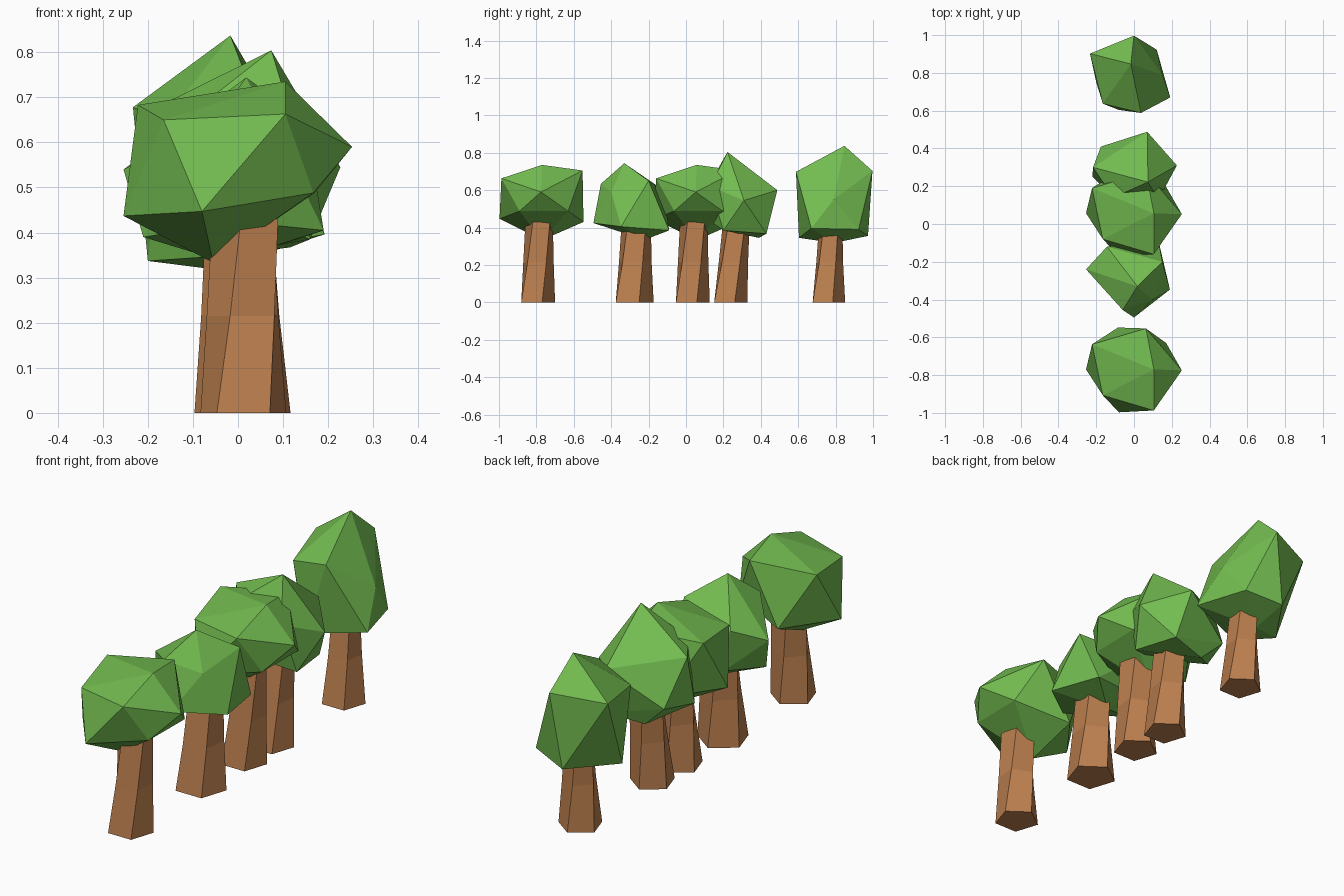
import bpy, bmesh, math
from mathutils import Vector

if "Cube" in bpy.data.objects:
    bpy.data.objects.remove(bpy.data.objects["Cube"])


def material(name, rgb):
    m = bpy.data.materials.new(name)
    m.diffuse_color = (*rgb, 1)
    m.use_nodes = True
    m.node_tree.nodes["Principled BSDF"].inputs["Base Color"].default_value = m.diffuse_color
    return m


green = material("leaf_green", (0.17, 0.50, 0.08))
brown = material("bark_brown", (0.52, 0.22, 0.08))


def add_object(name, bm, mat):
    bmesh.ops.recalc_face_normals(bm, faces=bm.faces[:])
    me = bpy.data.meshes.new(name)
    bm.to_mesh(me)
    bm.free()
    me.materials.append(mat)
    ob = bpy.data.objects.new(name, me)
    bpy.context.collection.objects.link(ob)


def crown(name, points, dy=0):
    # faceted twelve-corner crown
    bm = bmesh.new()
    for x, y, z in points:
        bm.verts.new((x, y + dy, z))
    bmesh.ops.convex_hull(bm, input=bm.verts[:])
    add_object(name, bm, green)


def trunk(name, base, top, r0, r1, twist):
    # five-sided, tapered and slightly twisted trunk
    bm = bmesh.new()
    rings = []
    for t in (0, 0.5, 1):
        c = Vector((*base, 0)).lerp(Vector((*top, 0.43)), t)
        r = r0 + (r1 - r0) * min(1, t * 1.3)
        ring = []
        for i in range(5):
            a = math.radians(-126 + 72 * i + twist * t)
            ring.append(bm.verts.new(c + Vector((r * math.cos(a), r * math.sin(a), 0))))
        rings.append(ring)
    for lo, hi in zip(rings, rings[1:]):
        for i in range(5):
            j = (i + 1) % 5
            bm.faces.new((lo[i], lo[j], hi[j], hi[i]))
    bm.faces.new(rings[0])
    bm.faces.new(rings[-1])
    add_object(name, bm, brown)


# crown shapes: rounded (used twice), small, pointed, tall
rounded = [(.105, -.77, .735), (-.222, -.637, .683), (-.165, -.907, .65),
           (.105, -.987, .663), (.253, -.775, .59), (.063, -.553, .705),
           (-.254, -.77, .437), (-.08, -.997, .447), (.167, -.89, .488),
           (.17, -.63, .488), (-.085, -.548, .43), (-.055, -.77, .333)]
small = [(.018, -.33, .744), (-.06, -.455, .634), (.1, -.4, .59),
         (.15, -.2, .65), (-.143, -.12, .6), (-.254, -.24, .54),
         (0, -.495, .424), (.19, -.347, .405), (.13, -.09, .385),
         (-.1, -.13, .4), (-.21, -.285, .39), (-.03, -.22, .335)]
pointed = [(.074, .222, .804), (.07, .488, .6), (.227, .31, .545),
           (.13, .13, .62), (-.11, .14, .66), (-.217, .30, .66),
           (.115, .43, .367), (.16, .2, .385), (-.04, .09, .46),
           (-.22, .25, .43), (-.175, .41, .45), (-.065, .39, .345)]
tall = [(-.017, .847, .837), (-.233, .902, .678), (0, .997, .703),
        (.15, .79, .55), (.037, .588, .698), (-.165, .637, .647),
        (.192, .67, .396), (.12, .923, .39), (-.05, .973, .355),
        (-.2, .75, .337), (-.08, .604, .345), (-.05, .79, .318)]

crown("crown_1", rounded)
crown("crown_2", small)
crown("crown_3", rounded, 0.827)
crown("crown_4", pointed)
crown("crown_5", tall)

trunk("trunk_1", (.012, -.80), (.02, -.782), .10, .078, 26)
trunk("trunk_2", (.01, -.285), (.01, -.265), .112, .082, 20)
trunk("trunk_3", (.012, .027), (.02, .045), .10, .078, 26)
trunk("trunk_4", (.01, .23), (.01, .27), .098, .075, 20)
trunk("trunk_5", (.01, .755), (.0, .775), .096, .065, 20)
